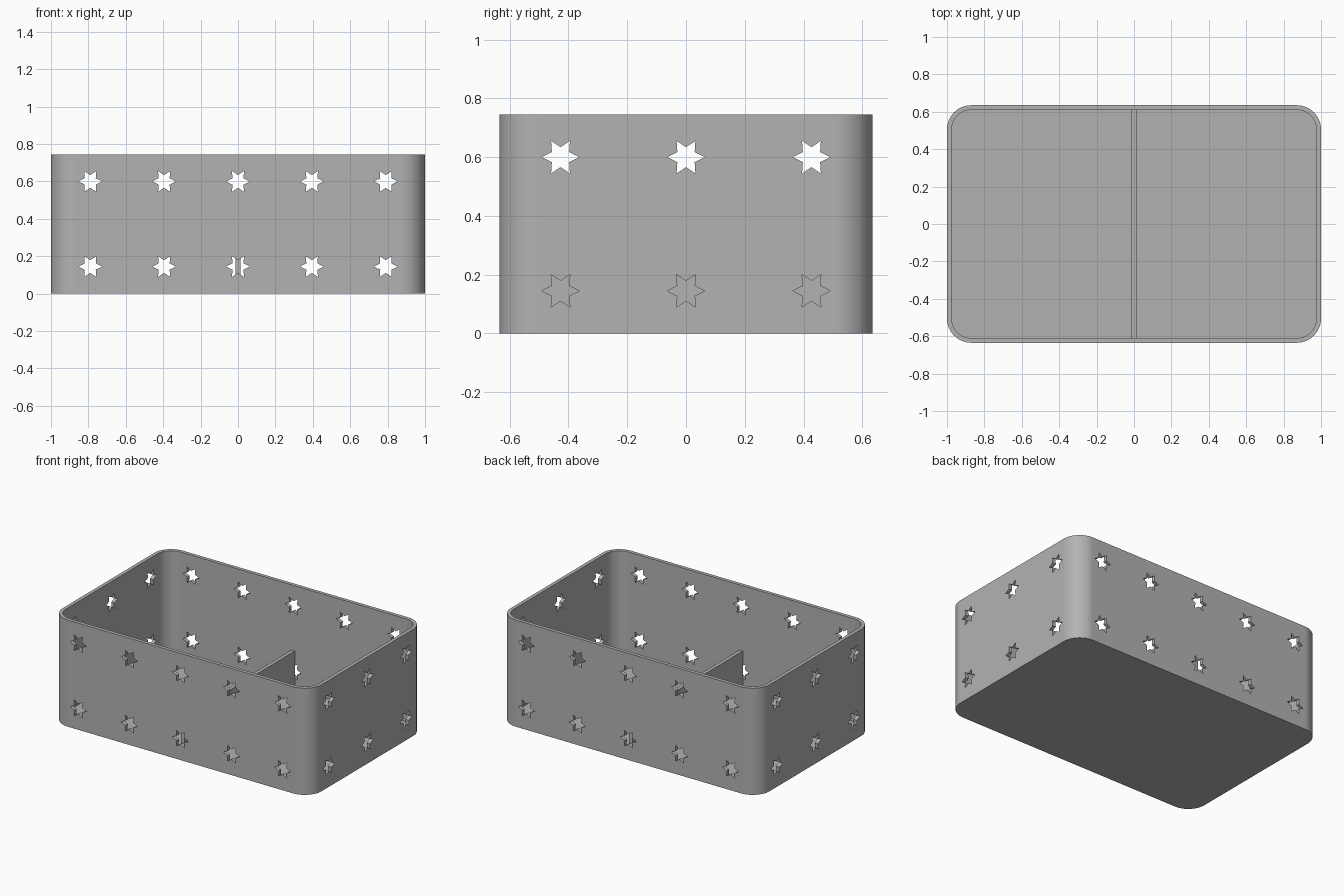
import bpy, bmesh
from math import sin, cos, pi, radians

if "Cube" in bpy.data.objects:
    bpy.data.objects.remove(bpy.data.objects["Cube"], do_unlink=True)

HALF_X, HALF_Y, HEIGHT = 1.0, 0.635, 0.745
WALL, RADIUS = 0.025, 0.13
STAR_R, NOTCH_R = 0.064, 0.034
DIVIDER_TOP = 0.29

grey = bpy.data.materials.new("grey plastic")
grey.use_nodes = True
colour = (0.45, 0.45, 0.45, 1)
grey.diffuse_color = colour
grey.node_tree.nodes["Principled BSDF"].inputs["Base Color"].default_value = colour


def finish(name, bm):
    bmesh.ops.recalc_face_normals(bm, faces=bm.faces)
    mesh = bpy.data.meshes.new(name)
    bm.to_mesh(mesh)
    bm.free()
    mesh.materials.append(grey)
    obj = bpy.data.objects.new(name, mesh)
    bpy.context.collection.objects.link(obj)
    return obj


def rounded_loop(bm, inset, z, steps=16):
    """Ring of vertices around a rounded rectangle."""
    r = RADIUS - inset
    cx, cy = HALF_X - RADIUS, HALF_Y - RADIUS
    ring = []
    for q, (sx, sy) in enumerate([(1, 1), (-1, 1), (-1, -1), (1, -1)]):
        for i in range(steps + 1):
            a = (q + i / steps) * pi / 2
            ring.append(bm.verts.new((sx * cx + r * cos(a), sy * cy + r * sin(a), z)))
    return ring


def bridge(bm, a, b):
    for i in range(len(a)):
        j = (i + 1) % len(a)
        bm.faces.new((a[i], a[j], b[j], b[i]))


def add_star(bm, centre, along):
    """Six-pointed prism crossing one wall, along the x or y axis."""
    rings = []
    for depth in (-2 * WALL, 2 * WALL):
        ring = []
        for k in range(12):
            r = NOTCH_R if k % 2 else STAR_R
            u, w = r * cos(k * pi / 6), r * sin(k * pi / 6)
            offset = (u, depth, w) if along == "y" else (depth, u, w)
            ring.append(bm.verts.new([c + o for c, o in zip(centre, offset)]))
        rings.append(ring)
        bm.faces.new(ring)
    bridge(bm, *rings)


# Open tray: outer wall, rim, inner wall, floor
bm = bmesh.new()
rings = [rounded_loop(bm, inset, z) for inset, z in
         ((0, 0), (0, HEIGHT), (WALL, HEIGHT), (WALL, WALL))]
for a, b in zip(rings, rings[1:]):
    bridge(bm, a, b)
bm.faces.new(rings[0])
bm.faces.new(rings[-1])
box = finish("box", bm)

# Star cutters for all four walls
bm = bmesh.new()
for z in (0.145, 0.6):
    for side in (-1, 1):
        for i in range(-2, 3):
            add_star(bm, (i * 0.395, side * (HALF_Y - WALL / 2), z), "y")
        for i in range(-1, 2):
            add_star(bm, (side * (HALF_X - WALL / 2), i * 0.427, z), "x")
cutter = finish("star_cutters", bm)
cutter.hide_render = True

cut = box.modifiers.new("stars", "BOOLEAN")
cut.operation, cut.solver, cut.object = "DIFFERENCE", "EXACT", cutter
bpy.ops.object.select_all(action="DESELECT")
bpy.context.view_layer.objects.active = box
box.select_set(True)
bpy.ops.object.modifier_apply(modifier=cut.name)
bpy.data.objects.remove(cutter, do_unlink=True)

# Smooth corners with flat walls
bpy.ops.object.shade_smooth_by_angle(angle=radians(30))
weighted = box.modifiers.new("flat walls", "WEIGHTED_NORMAL")
weighted.keep_sharp = True

# Low divider across the middle
bm = bmesh.new()
bmesh.ops.create_cube(bm, size=1)
for v in bm.verts:
    v.co.x *= WALL
    v.co.y *= 2 * (HALF_Y - WALL) + 0.002
    v.co.z = DIVIDER_TOP if v.co.z > 0 else WALL - 0.001
finish("divider", bm)
